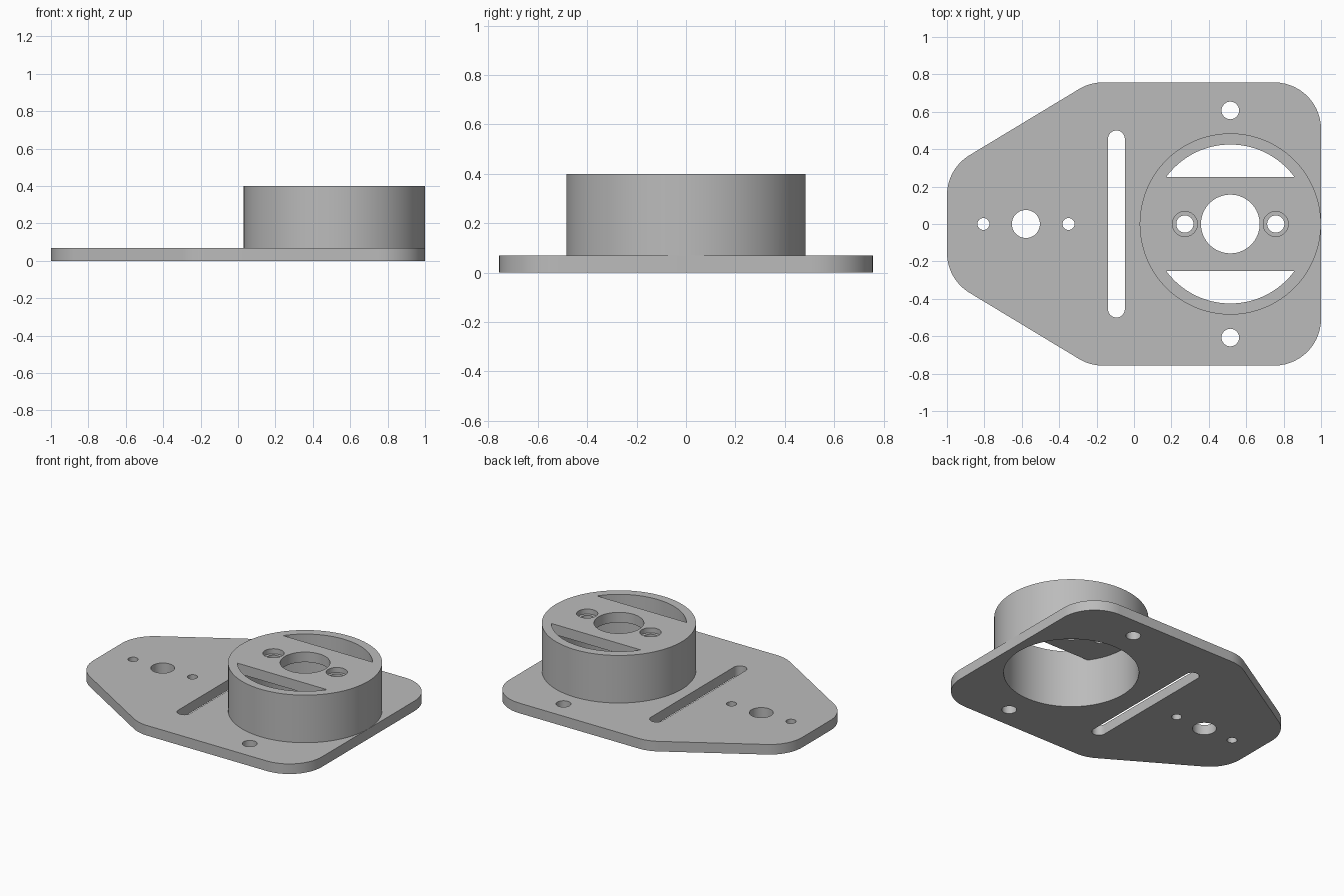
import bpy
import bmesh
from math import cos, sin, pi, tan
from mathutils import Vector

cube = bpy.data.objects.get("Cube")
if cube:
    bpy.data.objects.remove(cube, do_unlink=True)

THICK = 0.07      # plate and bridge thickness
HEIGHT = 0.4      # top of the cup
CUP_X = 0.515     # cup axis


def prism(name, outline, z0, z1):
    """Closed solid made by extruding a flat outline (counter-clockwise)."""
    bm = bmesh.new()
    face = bm.faces.new([bm.verts.new((x, y, z0)) for x, y in outline])
    top = bmesh.ops.extrude_face_region(bm, geom=[face])["geom"]
    bmesh.ops.translate(bm, vec=(0, 0, z1 - z0),
                        verts=[v for v in top if isinstance(v, bmesh.types.BMVert)])
    bmesh.ops.recalc_face_normals(bm, faces=bm.faces)
    mesh = bpy.data.meshes.new(name)
    bm.to_mesh(mesh)
    bm.free()
    obj = bpy.data.objects.new(name, mesh)
    bpy.context.collection.objects.link(obj)
    return obj


def circle(x, y, r, n=48):
    return [(x + r * cos(2 * pi * i / n), y + r * sin(2 * pi * i / n)) for i in range(n)]


def slot(x, half, r, n=16):
    """Upright slot with round ends."""
    up = [(x + r * cos(pi * i / n), half - r + r * sin(pi * i / n)) for i in range(n + 1)]
    return up + [(2 * x - px, -py) for px, py in up]


def rounded(corners, r, n=14):
    """Polygon with every corner replaced by an arc of radius r."""
    pts = []
    for i, c in enumerate(corners):
        p = Vector(c)
        a = (Vector(corners[i - 1]) - p).normalized()
        b = (Vector(corners[(i + 1) % len(corners)]) - p).normalized()
        half = a.angle(b) / 2
        centre = p + (a + b).normalized() * r / sin(half)
        start = p + a * r / tan(half) - centre
        side = (b - a).normalized()
        axis = -(a + b).normalized()
        sweep = pi / 2 - half
        for k in range(n + 1):
            t = -sweep + 2 * sweep * k / n
            pts.append(centre + (axis * cos(t) + side * sin(t)) * start.length)
    return pts


def boolean(target, tool, operation):
    mod = target.modifiers.new(operation.lower(), 'BOOLEAN')
    mod.operation = operation
    mod.solver = 'EXACT'
    mod.object = tool
    tool.hide_render = True
    bpy.context.view_layer.objects.active = target
    bpy.ops.object.modifier_apply(modifier=mod.name)
    bpy.data.objects.remove(tool, do_unlink=True)


# Base plate with a tapered end
upper = [(1, 0.757), (-0.235, 0.757), (-1, 0.295)]
corners = upper + [(x, -y) for x, y in reversed(upper)]
bracket = prism("mounting_bracket", rounded(corners, 0.25), 0, THICK)

# Cup standing on the plate
boolean(bracket, prism("cup", circle(CUP_X, 0, 0.4845, 128), THICK / 2, HEIGHT), 'UNION')

# Hollow of the cup, leaving a bridge across its top
hollow = prism("hollow_cutter", circle(CUP_X, 0, 0.425, 128), -0.1, 0.5)
bridge = [(-0.2, -0.25), (1.2, -0.25), (1.2, 0.25), (-0.2, 0.25)]
boolean(hollow, prism("bridge_space", bridge, HEIGHT - THICK, 0.6), 'DIFFERENCE')
boolean(bracket, hollow, 'DIFFERENCE')

# Plate holes and slot
for x, y, r in [(-0.805, 0, 0.032), (-0.578, 0, 0.075), (-0.35, 0, 0.032),
                (CUP_X, 0.607, 0.047), (CUP_X, -0.607, 0.047)]:
    boolean(bracket, prism("hole_cutter", circle(x, y, r), -0.1, 0.2), 'DIFFERENCE')
boolean(bracket, prism("slot_cutter", slot(-0.094, 0.5, 0.045), -0.1, 0.2), 'DIFFERENCE')

# Bridge bore and counterbored screw holes
boolean(bracket, prism("bore_cutter", circle(CUP_X, 0, 0.157, 64), 0.2, 0.5), 'DIFFERENCE')
for side in (-1, 1):
    x = CUP_X + side * 0.243
    boolean(bracket, prism("screw_cutter", circle(x, 0, 0.046), 0.2, 0.5), 'DIFFERENCE')
    boolean(bracket, prism("recess_cutter", circle(x, 0, 0.067), HEIGHT - THICK / 2, 0.5),
            'DIFFERENCE')

# Plain grey finish
grey = bpy.data.materials.new("plain_grey")
grey.use_nodes = True
colour = (0.5, 0.5, 0.5, 1)
grey.diffuse_color = colour
grey.node_tree.nodes["Principled BSDF"].inputs["Base Color"].default_value = colour
bracket.data.materials.clear()
bracket.data.materials.append(grey)
for face in bracket.data.polygons:
    face.material_index = 0

bpy.ops.object.select_all(action='DESELECT')
bracket.select_set(True)
bpy.context.view_layer.objects.active = bracket
bpy.ops.object.shade_smooth_by_angle(angle=pi / 6)
